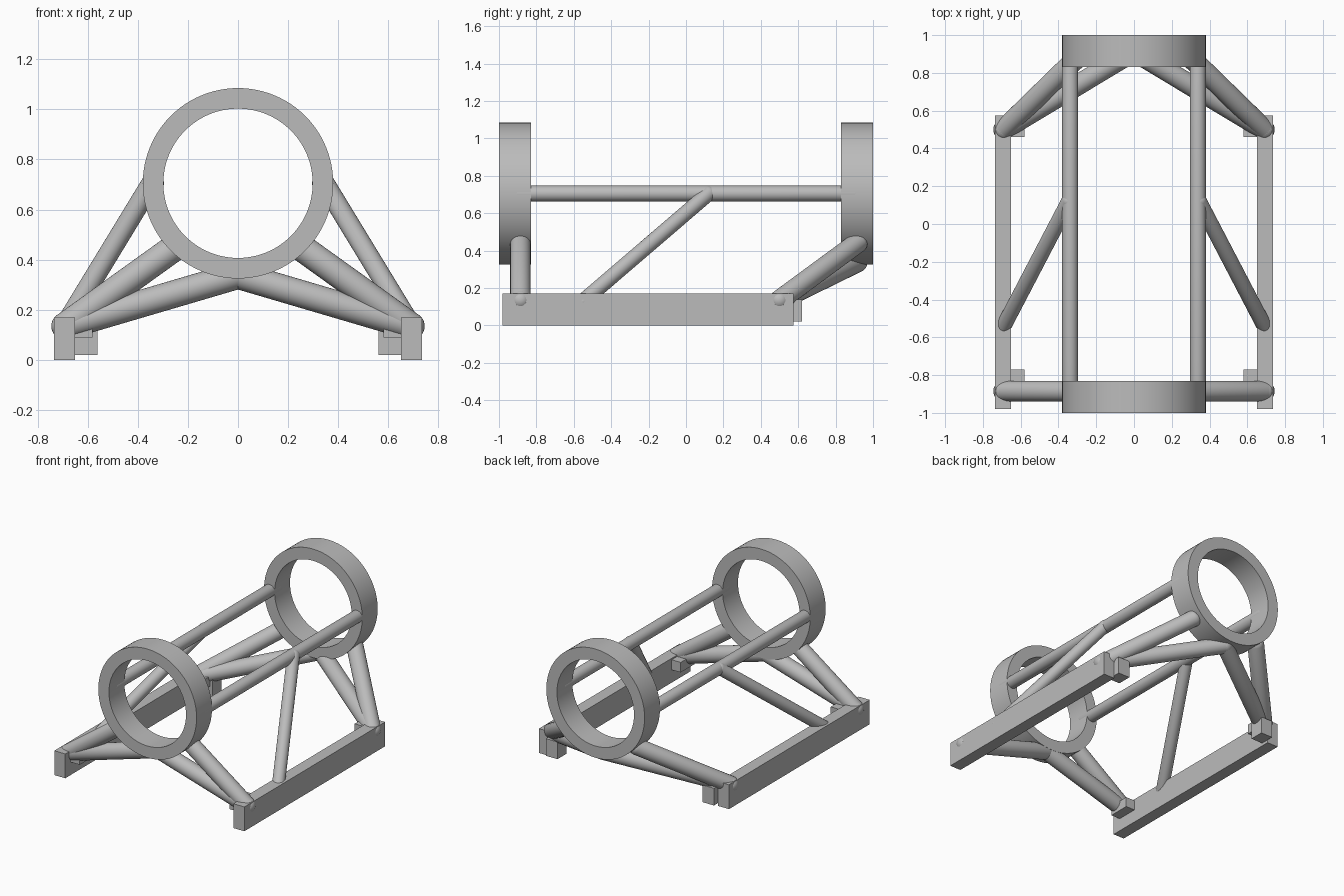
import bpy, bmesh, math
from mathutils import Vector, Matrix

cube = bpy.data.objects.get("Cube")
if cube:
    bpy.data.objects.remove(cube, do_unlink=True)

grey = bpy.data.materials.new("plain_grey")
grey.use_nodes = True
color = (0.5, 0.5, 0.5, 1)
grey.diffuse_color = color
grey.node_tree.nodes["Principled BSDF"].inputs["Base Color"].default_value = color


def finish(name, bm, smooth=False):
    bmesh.ops.recalc_face_normals(bm, faces=bm.faces)
    mesh = bpy.data.meshes.new(name)
    bm.to_mesh(mesh)
    bm.free()
    mesh.materials.append(grey)
    obj = bpy.data.objects.new(name, mesh)
    bpy.context.collection.objects.link(obj)
    if smooth:
        bpy.ops.object.select_all(action='DESELECT')
        obj.select_set(True)
        bpy.context.view_layer.objects.active = obj
        bpy.ops.object.shade_smooth_by_angle(angle=math.radians(35))
    return obj


def box(name, low, high):
    low, high = Vector(low), Vector(high)
    bm = bmesh.new()
    bmesh.ops.create_cube(bm, size=1)
    bmesh.ops.scale(bm, vec=high - low, verts=bm.verts)
    bmesh.ops.translate(bm, vec=(low + high) / 2, verts=bm.verts)
    return finish(name, bm)


def tube(name, start, end, radius):
    """Round bar with spherical ends: a sphere split and stretched along its axis."""
    start, end = Vector(start), Vector(end)
    axis = end - start
    bm = bmesh.new()
    bmesh.ops.create_uvsphere(bm, u_segments=32, v_segments=17, radius=radius)
    for v in bm.verts:
        if v.co.z > 0:
            v.co.z += axis.length
    turn = axis.to_track_quat('Z', 'Y').to_matrix().to_4x4()
    bmesh.ops.transform(bm, matrix=Matrix.Translation(start) @ turn, verts=bm.verts)
    return finish(name, bm, True)


def ring(name, y0, y1, outer, inner, z):
    """Rectangular section spun around the y axis."""
    bm = bmesh.new()
    section = [(inner, y0), (outer, y0), (outer, y1), (inner, y1)]
    verts = [bm.verts.new((r, y, z)) for r, y in section]
    edges = [bm.edges.new((verts[i], verts[i - 1])) for i in range(4)]
    bmesh.ops.spin(bm, geom=verts + edges, cent=(0, 0, z), axis=(0, 1, 0),
                   angle=math.tau, steps=96, use_merge=True)
    bmesh.ops.remove_doubles(bm, verts=bm.verts, dist=0.0001)
    return finish(name, bm, True)


# Clamping rings
RING_Z = 0.705
ring("front_ring", -1, -0.83, 0.38, 0.298, RING_Z)
ring("back_ring", 0.83, 1, 0.38, 0.298, RING_Z)

for side, s in (("left", 1), ("right", -1)):
    def mirrored_box(name, low, high):
        xs = sorted((s * low[0], s * high[0]))
        box(f"{side}_{name}", (xs[0], *low[1:]), (xs[1], *high[1:]))

    def mirrored_tube(name, start, end, radius):
        tube(f"{side}_{name}", (s * start[0], *start[1:]), (s * end[0], *end[1:]), radius)

    # Base rail and mounting blocks
    mirrored_box("base_rail", (0.65, -0.98, 0), (0.735, 0.575, 0.17))
    mirrored_box("front_block", (0.58, -0.92, 0.09), (0.66, -0.77, 0.16))
    mirrored_box("back_block", (0.58, 0.46, 0.09), (0.66, 0.56, 0.16))
    mirrored_box("back_end_block", (0.56, 0.52, 0.02), (0.65, 0.62, 0.14))

    # Long bar joining the rings and its diagonal brace
    mirrored_tube("long_bar", (0.338, -0.9, RING_Z), (0.338, 0.9, RING_Z), 0.0425)
    mirrored_tube("diagonal_brace", (0.695, -0.55, 0.13), (0.345, 0.12, RING_Z), 0.041)

    # Legs from the rails to the rings
    for end, foot_y, top_y in (("front", -0.885, -0.885), ("back", 0.5, 0.915)):
        foot = (0.69, foot_y, 0.135)
        mirrored_tube(f"{end}_upper_leg", foot, (0.265, top_y, 0.44), 0.055)
        mirrored_tube(f"{end}_lower_leg", foot, (0, top_y, 0.338), 0.055)
